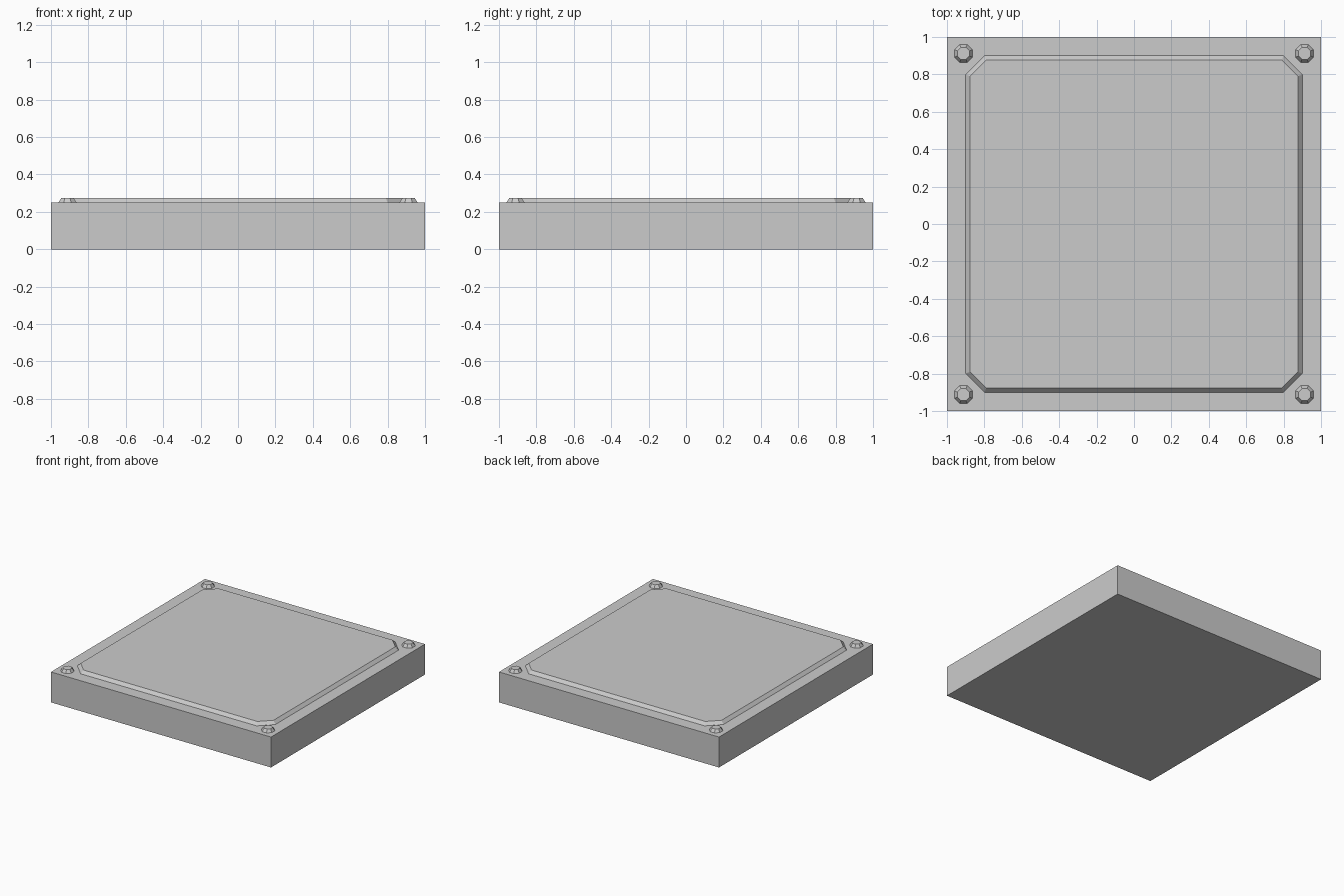
import bpy, bmesh
from math import cos, sin, pi

if "Cube" in bpy.data.objects:
    bpy.data.objects.remove(bpy.data.objects["Cube"])

BASE_H, TOP_Z = 0.25, 0.275


def loft(name, rings, cap_bottom=True):
    """Skin matching outlines [(points, z), ...] from bottom to top."""
    bm = bmesh.new()
    loops = [[bm.verts.new((x, y, z)) for x, y in pts] for pts, z in rings]
    for a, b in zip(loops, loops[1:]):
        n = len(a)
        for i in range(n):
            j = (i + 1) % n
            bm.faces.new((a[i], a[j], b[j], b[i]))
    bm.faces.new(loops[-1])
    if cap_bottom:
        bm.faces.new(loops[0][::-1])
    bm.normal_update()
    mesh = bpy.data.meshes.new(name)
    bm.to_mesh(mesh)
    bm.free()
    obj = bpy.data.objects.new(name, mesh)
    bpy.context.collection.objects.link(obj)
    return obj


def square(r):
    return [(-r, -r), (r, -r), (r, r), (-r, r)]


def clipped_square(r, c):
    """Square of half width r whose corners are cut off at c."""
    return [(-c, -r), (c, -r), (r, -c), (r, c), (c, r), (-c, r), (-r, c), (-r, -c)]


def octagon(cx, cy, r):
    return [(cx + r * cos(pi / 8 + i * pi / 4), cy + r * sin(pi / 8 + i * pi / 4))
            for i in range(8)]


# Square slab
loft("base_slab", [(square(1.0), 0), (square(1.0), BASE_H)])

# Raised plate with clipped corners and a bevelled edge
loft("top_plate", [(clipped_square(0.90, 0.80), BASE_H),
                   (clipped_square(0.877, 0.79), TOP_Z)], cap_bottom=False)

# Tapered octagonal bolt in each corner
for sx in (-1, 1):
    for sy in (-1, 1):
        x, y = sx * 0.912, sy * 0.912
        side = ("front" if sy < 0 else "back") + ("_left" if sx < 0 else "_right")
        loft("bolt_" + side, [(octagon(x, y, 0.052), BASE_H),
                              (octagon(x, y, 0.035), TOP_Z)], cap_bottom=False)
